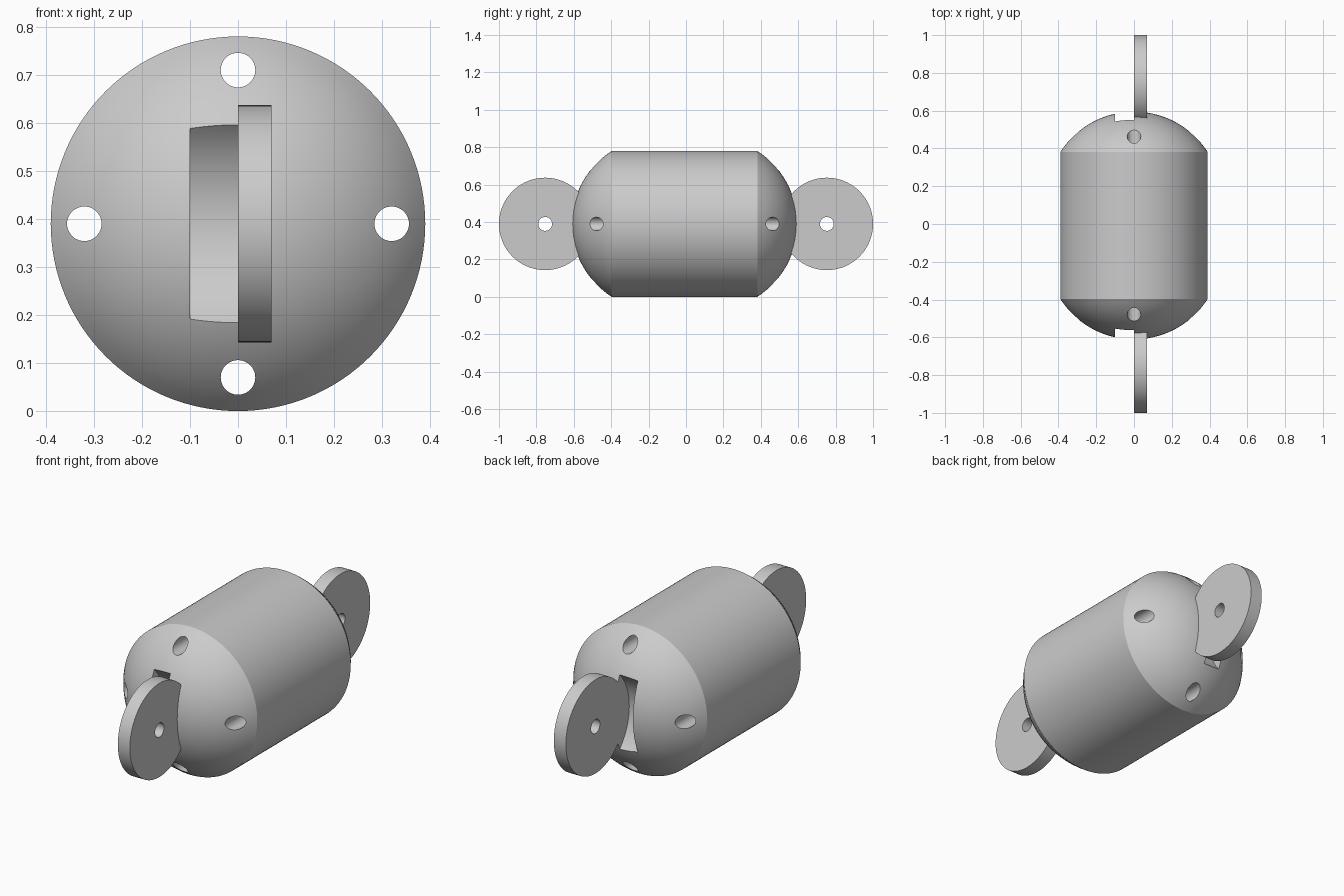
import bpy, bmesh
from math import sin, cos, asin, pi, radians
from mathutils import Matrix

cube = bpy.data.objects.get("Cube")
if cube:
    bpy.data.objects.remove(cube, do_unlink=True)

AXIS_Z = 0.39      # height of the long axis
RADIUS = 0.39      # body radius
FRONT, BACK = -0.397, 0.381   # where the domed ends begin
DOME = 0.214       # dome height
DISC_Y = 0.753

grey = bpy.data.materials.new("light grey")
grey.use_nodes = True
color = (0.6, 0.6, 0.6, 1)
grey.diffuse_color = color
grey.node_tree.nodes["Principled BSDF"].inputs["Base Color"].default_value = color


def finish(name, bm):
    bmesh.ops.recalc_face_normals(bm, faces=bm.faces)
    mesh = bpy.data.meshes.new(name)
    bm.to_mesh(mesh)
    bm.free()
    mesh.materials.append(grey)
    obj = bpy.data.objects.new(name, mesh)
    bpy.context.collection.objects.link(obj)
    return obj


def cylinder(name, axis, center, radius, depth, sides=96):
    bm = bmesh.new()
    turn = Matrix.Rotation(pi / 2, 4, 'Y' if axis == 'x' else 'X')
    bmesh.ops.create_cone(bm, cap_ends=True, segments=sides, radius1=radius,
                          radius2=radius, depth=depth,
                          matrix=Matrix.Translation(center) @ turn)
    return finish(name, bm)


def capsule(name, sides=128, steps=14):
    # Shallow spherical domes joined by a straight barrel, turned about y
    ball = (RADIUS ** 2 + DOME ** 2) / (2 * DOME)
    rim = asin(RADIUS / ball)
    arc = [(ball * sin(rim * i / steps), DOME - ball * (1 - cos(rim * i / steps)))
           for i in range(steps + 1)]
    profile = [(r, FRONT - h) for r, h in arc] + [(r, BACK + h) for r, h in reversed(arc)]
    bm = bmesh.new()
    verts = [bm.verts.new((r, y, AXIS_Z)) for r, y in profile]
    edges = [bm.edges.new(pair) for pair in zip(verts, verts[1:])]
    bmesh.ops.spin(bm, geom=verts + edges, cent=(0, 0, AXIS_Z), axis=(0, 1, 0),
                   angle=2 * pi, steps=sides, use_duplicate=False)
    bmesh.ops.remove_doubles(bm, verts=bm.verts, dist=1e-5)
    return finish(name, bm)


def cut(obj, cutters):
    bpy.context.view_layer.objects.active = obj
    for cutter in cutters:
        cutter.hide_render = True
        mod = obj.modifiers.new("cut", 'BOOLEAN')
        mod.operation = 'DIFFERENCE'
        mod.solver = 'EXACT'
        mod.object = cutter
        bpy.ops.object.modifier_apply(modifier=mod.name)
        bpy.data.objects.remove(cutter, do_unlink=True)


def smooth(obj):
    bpy.ops.object.select_all(action='DESELECT')
    obj.select_set(True)
    bpy.context.view_layer.objects.active = obj
    bpy.ops.object.shade_smooth_by_angle(angle=radians(25))


# Body with four lengthwise bores and a curved pocket in each end
body = capsule("body")
bores = [cylinder("bore_cutter", 'y', (0.32 * dx, 0, AXIS_Z + 0.32 * dz), 0.036, 2, 48)
         for dx, dz in ((1, 0), (-1, 0), (0, 1), (0, -1))]
pockets = [cylinder("pocket_cutter", 'x', (-0.05, s * DISC_Y, AXIS_Z), 0.281, 0.1)
           for s in (-1, 1)]
cut(body, bores + pockets)
smooth(body)

# Pierced disc beside the pocket at each end
for name, s in (("front_disc", -1), ("back_disc", 1)):
    disc = cylinder(name, 'x', (0.035, s * DISC_Y, AXIS_Z), 0.247, 0.07)
    cut(disc, [cylinder("pin_cutter", 'x', (0, s * DISC_Y, AXIS_Z), 0.037, 1, 48)])
    smooth(disc)
